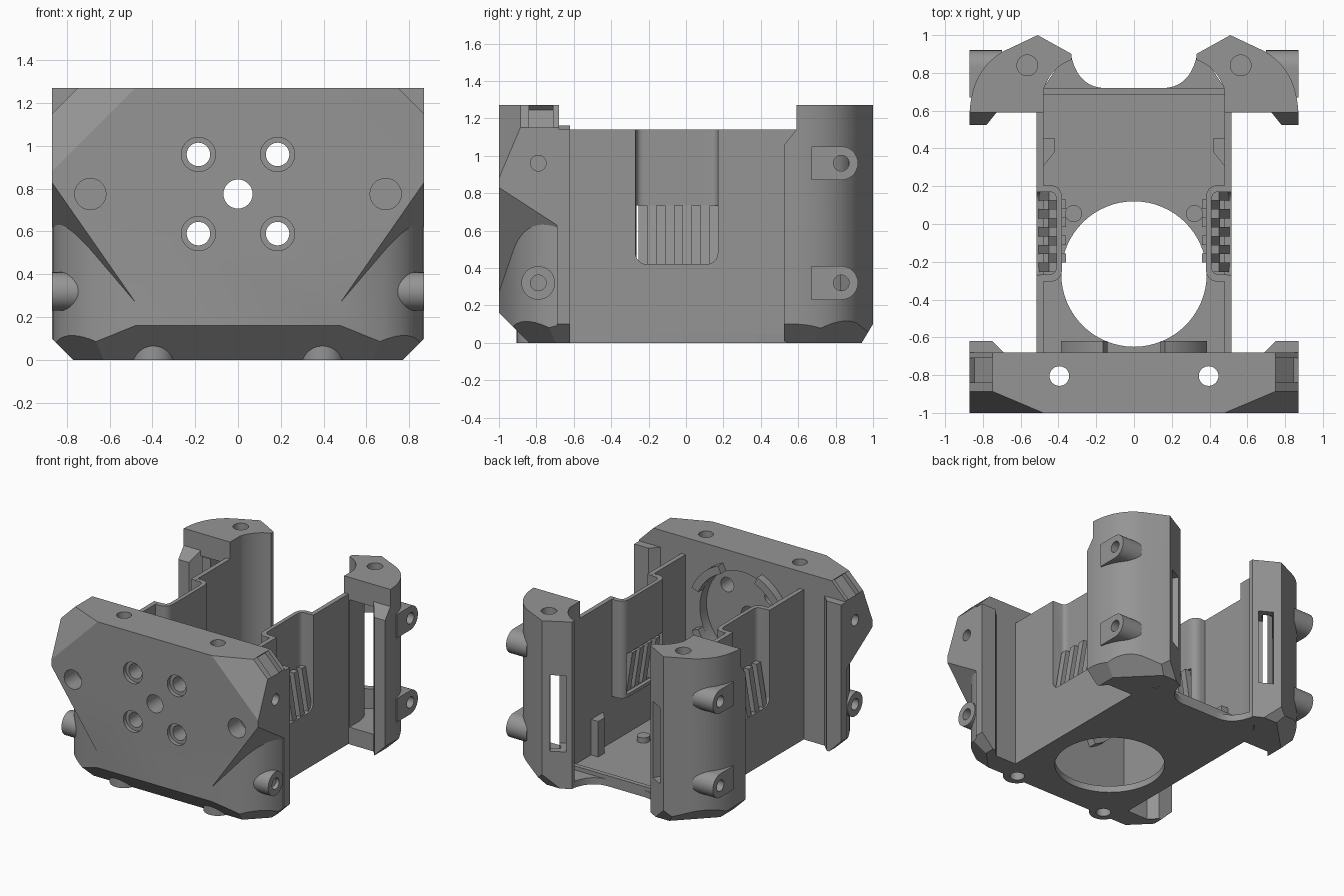
import bpy, bmesh, math
from mathutils import Vector, Matrix

if "Cube" in bpy.data.objects:
    bpy.data.objects.remove(bpy.data.objects["Cube"])

grey = bpy.data.materials.new("grey plastic")
grey.diffuse_color = (0.3, 0.3, 0.3, 1)
grey.use_nodes = True
grey.node_tree.nodes["Principled BSDF"].inputs["Base Color"].default_value = grey.diffuse_color
SIDES = (1, -1)


def finish(bm, name):
    bmesh.ops.recalc_face_normals(bm, faces=bm.faces)
    me = bpy.data.meshes.new(name)
    bm.to_mesh(me)
    bm.free()
    ob = bpy.data.objects.new(name, me)
    bpy.context.collection.objects.link(ob)
    me.materials.append(grey)
    return ob


def prism(name, pts, lo, hi, axis="z", s=1, clips=()):
    """Extrude an outline along an axis, then clip it by (point, normal) planes."""
    bm = bmesh.new()
    place = {"z": lambda a, b, h: (s * a, b, h),      # outline in x, y
             "x": lambda a, b, h: (s * h, a, b),      # outline in y, z
             "y": lambda a, b, h: (s * a, h, b)}[axis]  # outline in x, z
    f = bm.faces.new([bm.verts.new(place(a, b, lo)) for a, b in pts])
    r = bmesh.ops.extrude_face_region(bm, geom=[f])
    d = Vector(place(0, 0, hi)) - Vector(place(0, 0, lo))
    bmesh.ops.translate(bm, vec=d, verts=[v for v in r["geom"] if isinstance(v, bmesh.types.BMVert)])
    for p, n in clips:
        g = bmesh.ops.bisect_plane(bm, geom=bm.verts[:] + bm.edges[:] + bm.faces[:], dist=1e-5,
                                   plane_co=(s * p[0], p[1], p[2]),
                                   plane_no=(s * n[0], n[1], n[2]), clear_outer=True)
        edges = [e for e in g["geom_cut"] if isinstance(e, bmesh.types.BMEdge)]
        if edges:
            bmesh.ops.edgeloop_fill(bm, edges=edges)
    return finish(bm, name)


def circle(cx, cy, r, n=32, a0=0, a1=360):
    full = a1 - a0 == 360
    k = n if full else n + 1
    return [(cx + r * math.cos(math.radians(a0 + (a1 - a0) * i / n)),
             cy + r * math.sin(math.radians(a0 + (a1 - a0) * i / n))) for i in range(k)]


def bez(a, b, c, n=12):
    return [tuple((1 - t) ** 2 * p + 2 * t * (1 - t) * q + t * t * r for p, q, r in zip(a, b, c))
            for t in (i / n for i in range(n + 1))]


def rect(a0, a1, b0, b1):
    return [(a0, b0), (a1, b0), (a1, b1), (a0, b1)]


def box(name, loc, size, rot):
    bm = bmesh.new()
    bmesh.ops.create_cube(bm, size=1, matrix=Matrix.Translation(loc) @ rot @ Matrix.Diagonal((*size, 1)))
    return finish(bm, name)


def cut(ob, cutters):
    for c in cutters:
        m = ob.modifiers.new("cut", "BOOLEAN")
        m.operation, m.solver, m.object = "DIFFERENCE", "EXACT", c
    me = bpy.data.meshes.new_from_object(ob.evaluated_get(bpy.context.evaluated_depsgraph_get()))
    ob.modifiers.clear()
    ob.data = me
    for c in cutters:
        bpy.data.objects.remove(c)


def plane(a, b, c, up):
    n = (Vector(b) - Vector(a)).cross(Vector(c) - Vector(a)).normalized()
    return a, (n if n.z * up > 0 else -n)


# front plate: block with bevelled upper corners and bottom edges
bevels = [((0.75, -1, 1.27), (1, 0, 1)), ((0.87, 0, 0.1), (1, 0, -1)),
          plane((0.48, -1, 1.27), (0.87, -0.89, 1.14), (0.87, -1, 0.88), 1)]
clips = [((0, -1, 0.16), (0, -1, -1)), ((0.78, -0.83, 0.1), (0.7, -0.7, -1))] + bevels
clips += [((-p[0], p[1], p[2]), (-n[0], n[1], n[2])) for p, n in clips[1:]]
front = prism("front_plate", rect(-0.87, 0.87, -1, -0.68), 0, 1.27, clips=clips)
tools = []
corner = bez((0.87, -0.62), (0.86, -0.83), (0.69, -0.915)) + [(0.48, -1)]
under = plane((0.48, -1, 0.27), (0.87, -1, 0.83), (0.87, -0.83, 0.72), 1)
for s in SIDES:
    # rounded lower corners beneath the overhanging shoulders
    tools.append(prism("c", corner + [(0.48, -1.1), (1, -1.1), (1, -0.62)], -0.1, 2, s=s, clips=[under]))
    # blind face holes, countersunk screw holes, vertical bores, side holes
    tools.append(prism("c", circle(0.69, 0.775, 0.073), -1.1, -0.85, "y", s))
    for z in (0.59, 0.96):
        tools.append(prism("c", circle(0.185, z, 0.055), -1.1, -0.5, "y", s))
        tools.append(prism("c", circle(0.185, z, 0.08), -1.1, -0.97, "y", s))
    tools.append(prism("c", circle(0.395, -0.805, 0.052), -0.1, 1.4, s=s))
    tools.append(prism("c", circle(-0.79, 0.96, 0.042), 0.7, 1, "x", s))
    # shallow channel across the top corner bevel
    tools.append(box("c", (s * 0.81, -0.775, 1.21), (0.17, 0.13, 0.07), Matrix.Rotation(s * math.pi / 4, 4, "Y")))
tools.append(prism("c", circle(0, 0.775, 0.068), -1.1, -0.5, "y"))
tools.append(prism("c", circle(0, 0.775, 0.36, 48), -0.76, -0.6, "y"))
cut(front, tools)

# curved ribs around the recess behind the front plate
for i, a in enumerate((45, 135, 225, 315)):
    prism(f"recess_rib_{i}", circle(0, 0.775, 0.42, 12, a - 22, a + 22)
          + circle(0, 0.775, 0.36, 12, a - 22, a + 22)[::-1], -0.74, -0.62, "y")

# floor with round opening and curved rear edge
half = [(0.515, -0.7), (0.515, 0.6), (0.48, 0.72), (0.40, 0.84), (0.33, 0.9)] \
    + bez((0.33, 0.88), (0.29, 0.72), (0.15, 0.72))
floor = prism("floor", half + [(-x, y) for x, y in half[::-1]], 0, 0.05)
cut(floor, [prism("c", circle(0, -0.265, 0.385, 64), -0.1, 0.2)])
prism("rear_lip", rect(-0.48, 0.48, 0.685, 0.72), 0.02, 0.08)

# plan of the inward step in each side wall
outer = bez((0.515, -0.31), (0.49, -0.25), (0.47, -0.25), 6)
step = [(0.515, -0.27)] + bez((0.44, -0.265), (0.41, -0.26), (0.41, -0.22), 6) \
    + bez((0.41, 0.12), (0.41, 0.165), (0.44, 0.17), 6) + [(0.515, 0.17), (0.515, 0.205), (0.48, 0.205)] \
    + bez((0.44, 0.205), (0.38, 0.2), (0.38, 0.13), 6) \
    + bez((0.38, -0.23), (0.38, -0.3), (0.44, -0.305), 6) + [(0.515, -0.305)]
post = bez((0.87, 0.59), (0.86, 0.82), (0.69, 0.915)) + [(0.51, 1.0), (0.33, 0.9)] \
    + bez((0.33, 0.87), (0.44, 0.83), (0.48, 0.71), 8) + [(0.48, 0.59)]
hollow = [(0.82, 0.5), (0.82, 0.6)] + bez((0.82, 0.6), (0.80, 0.78), (0.67, 0.87))[1:] \
    + [(0.51, 0.945), (0.43, 0.90)] + bez((0.44, 0.87), (0.51, 0.83), (0.525, 0.71), 6) + [(0.525, 0.5)]
post_clips = [((0.87, 0, 0.1), (1, 0, -1)), ((0, 1, 0.1), (0, 1, -0.6)),
              ((0.78, 0.82, 0.1), (0.7, 0.7, -1))]

for s in SIDES:
    side = "right" if s > 0 else "left"
    # side wall with a pocket open to the top
    wall = prism(side + "_wall", rect(-0.7, 0.62, 0, 1.14), 0.48, 0.515, "x", s)
    pocket = circle(-0.21, 0.48, 0.06, 6, 180, 270) + circle(0.11, 0.48, 0.06, 6, 270, 360) \
        + [(0.17, 1.3), (-0.27, 1.3)]
    cut(wall, [prism("c", pocket, 0.3, 0.7, "x", s)])
    shell = prism(side + "_pocket_wall", step, 0.40, 1.139, s=s)
    cut(shell, [prism("c", rect(-0.265, 0.165, 0.425, 0.735), 0.3, 0.6, "x", s)])
    # two staggered rows of leaning louvre slats
    for row, (xb, xt, y0, n) in enumerate(((0.505, 0.45, -0.255, 5), (0.455, 0.405, -0.205, 4))):
        for i in range(n):
            y = y0 + i * 0.095
            prism(f"{side}_slat_{row}_{i}", [(xb, 0.42), (xt, 0.735), (xt - 0.045, 0.735), (xb - 0.045, 0.42)],
                  y, y + 0.05, "y", s)
    # floor pin and guide wedge
    prism(side + "_floor_pin", circle(0.32, 0.055, 0.045), 0.04, 0.09, s=s)
    prism(side + "_guide", [(0.485, 0.30), (0.485, 0.455), (0.42, 0.455), (0.42, 0.38)], 0.04, 0.32, s=s)

    # hollow rear post with window, top bore and chamfered foot
    p = prism(side + "_rear_post", post, 0, 1.27, s=s, clips=post_clips)
    cut(p, [prism("c", hollow, 0.13, 1.10, s=s),
            box("c", (s * 0.43, 0.92, 0.57), (0.11, 0.22, 0.58), Matrix.Rotation(s * math.radians(30), 4, "Z")),
            prism("c", circle(0.565, 0.84, 0.055), 1.12, 1.4, s=s)]
        + [prism("c", circle(0.83, z, 0.042), 0.6, 1, "x", s) for z in (0.32, 0.96)])
    prism(side + "_rear_flange", [(0.87, 0.60), (0.87, 0.525), (0.78, 0.525), (0.72, 0.60)], 0, 1.14, s=s,
          clips=[((0.87, 0, 0.1), (1, 0, -1)), ((0, 0.59, 1.14), (0, -1, 0.8))])
    prism(side + "_front_flange", [(0.87, -0.69), (0.87, -0.62), (0.75, -0.62), (0.68, -0.69)], 0, 1.14, s=s,
          clips=[((0.87, 0, 0.1), (1, 0, -1))])

    # side screw bosses
    for z in (0.32, 0.96):
        b = prism(f"{side}_rear_boss_{z}", circle(0.83, z, 0.09, 16, -90, 90)
                  + [(0.67, z + 0.09), (0.67, z - 0.09)], 0.70, 0.87, "x", s)
        cut(b, [prism("c", circle(0.83, z, 0.042), 0.6, 1, "x", s)])
    b = prism(side + "_front_boss", circle(-0.79, 0.32, 0.09), 0.68, 0.87, "x", s)
    cut(b, [prism("c", circle(-0.79, 0.32, 0.042), 0.75, 1, "x", s)])
    # boss around the bottom of each vertical bore
    b = prism(side + "_bottom_boss", circle(0.395, -0.805, 0.1), 0, 0.075, s=s)
    cut(b, [prism("c", circle(0.395, -0.805, 0.052), -0.1, 0.3, s=s)])

bpy.ops.object.select_all(action="DESELECT")
for ob in bpy.context.scene.objects:
    ob.select_set(True)
bpy.context.view_layer.objects.active = front
bpy.ops.object.shade_smooth_by_angle(angle=math.radians(30))
